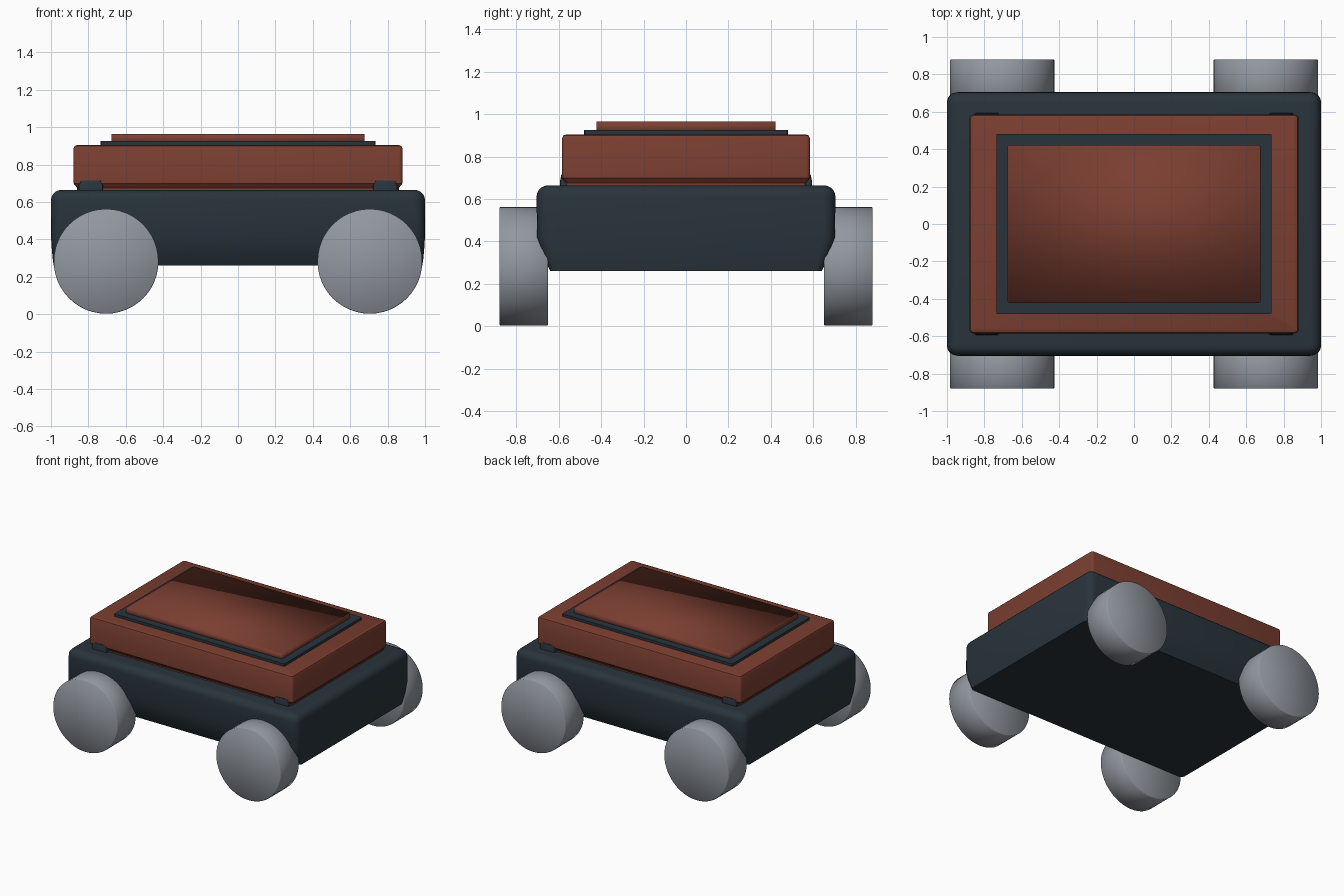
import bpy, bmesh, math

if "Cube" in bpy.data.objects:
    bpy.data.objects.remove(bpy.data.objects["Cube"])


def material(name, rgb):
    m = bpy.data.materials.new(name)
    m.diffuse_color = (*rgb, 1)
    m.use_nodes = True
    m.node_tree.nodes["Principled BSDF"].inputs["Base Color"].default_value = m.diffuse_color
    return m


DARK = material("dark_slate", (0.022, 0.034, 0.045))
RED = material("rust_red", (0.195, 0.048, 0.03))
GREY = material("wheel_grey", (0.29, 0.315, 0.355))


def finish(name, bm, mat, angle):
    bmesh.ops.recalc_face_normals(bm, faces=bm.faces)
    me = bpy.data.meshes.new(name)
    bm.to_mesh(me)
    bm.free()
    me.materials.append(mat)
    me.shade_smooth()
    if angle < 180:
        me.set_sharp_from_angle(angle=math.radians(angle))
    ob = bpy.data.objects.new(name, me)
    bpy.context.collection.objects.link(ob)
    return ob


def slab(name, levels, mat, angle=35, steps=4, at=(0, 0)):
    """Stack rounded rectangles given as (z, half x, half y, corner radius)."""
    bm = bmesh.new()
    rings = []
    for z, hx, hy, r in levels:
        ring = []
        for q, (sx, sy) in enumerate([(1, 1), (-1, 1), (-1, -1), (1, -1)]):
            for i in range(steps + 1):
                a = (q + i / steps) * math.pi / 2
                ring.append(bm.verts.new((at[0] + sx * (hx - r) + r * math.cos(a),
                                          at[1] + sy * (hy - r) + r * math.sin(a), z)))
        rings.append(ring)
    n = len(rings[0])
    for lo, hi in zip(rings, rings[1:]):
        for i in range(n):
            j = (i + 1) % n
            bm.faces.new((lo[i], lo[j], hi[j], hi[i]))
    bm.faces.new(rings[0][::-1])
    bm.faces.new(rings[-1])
    return finish(name, bm, mat, angle)


# Chassis: tucked in towards the bottom, rounded along the top
levels = [(0.26, 0.985, 0.64, 0.03), (0.29, 0.99, 0.655, 0.04),
          (0.34, 0.995, 0.68, 0.05), (0.42, 1.0, 0.702, 0.05)]
for i in range(6):
    a = i / 5 * math.pi / 2
    inset = 0.055 * (1 - math.cos(a))
    levels.append((0.61 + 0.055 * math.sin(a), 1 - inset, 0.705 - inset, 0.06 - inset))
slab("chassis", levels, DARK)

# Upper deck with small bevels
slab("deck", [(0.655, 0.86, 0.565, 0.012), (0.675, 0.86, 0.565, 0.012),
              (0.70, 0.88, 0.585, 0.02), (0.885, 0.88, 0.585, 0.02),
              (0.899, 0.874, 0.579, 0.014), (0.905, 0.86, 0.565, 0.01)], RED)

# Dark border and raised panel on the deck
slab("panel_border", [(0.89, 0.735, 0.48, 0.003), (0.925, 0.735, 0.48, 0.003)], DARK, steps=1)
slab("top_panel", [(0.91, 0.675, 0.422, 0.004), (0.965, 0.675, 0.422, 0.004)],
     RED, angle=180, steps=1)

# Clips at the deck corners, and the wheels
for sx, side in ((-1, "left"), (1, "right")):
    for sy, end in ((-1, "front"), (1, "back")):
        slab(f"clip_{end}_{side}",
             [(0.655, 0.065, 0.05, 0.008), (0.69, 0.065, 0.05, 0.008),
              (0.715, 0.052, 0.045, 0.008)],
             DARK, steps=2, at=(sx * 0.787, sy * 0.543))
        bm = bmesh.new()
        bmesh.ops.create_cone(bm, cap_ends=True, segments=48,
                              radius1=0.28, radius2=0.28, depth=0.23)
        rims = [e for e in bm.edges if any(len(f.verts) > 4 for f in e.link_faces)]
        bmesh.ops.bevel(bm, geom=rims, offset=0.005, segments=1, affect='EDGES')
        wheel = finish(f"wheel_{end}_{side}", bm, GREY, 180)
        wheel.rotation_euler.x = math.pi / 2
        wheel.location = (sx * 0.705, sy * 0.765, 0.283)
